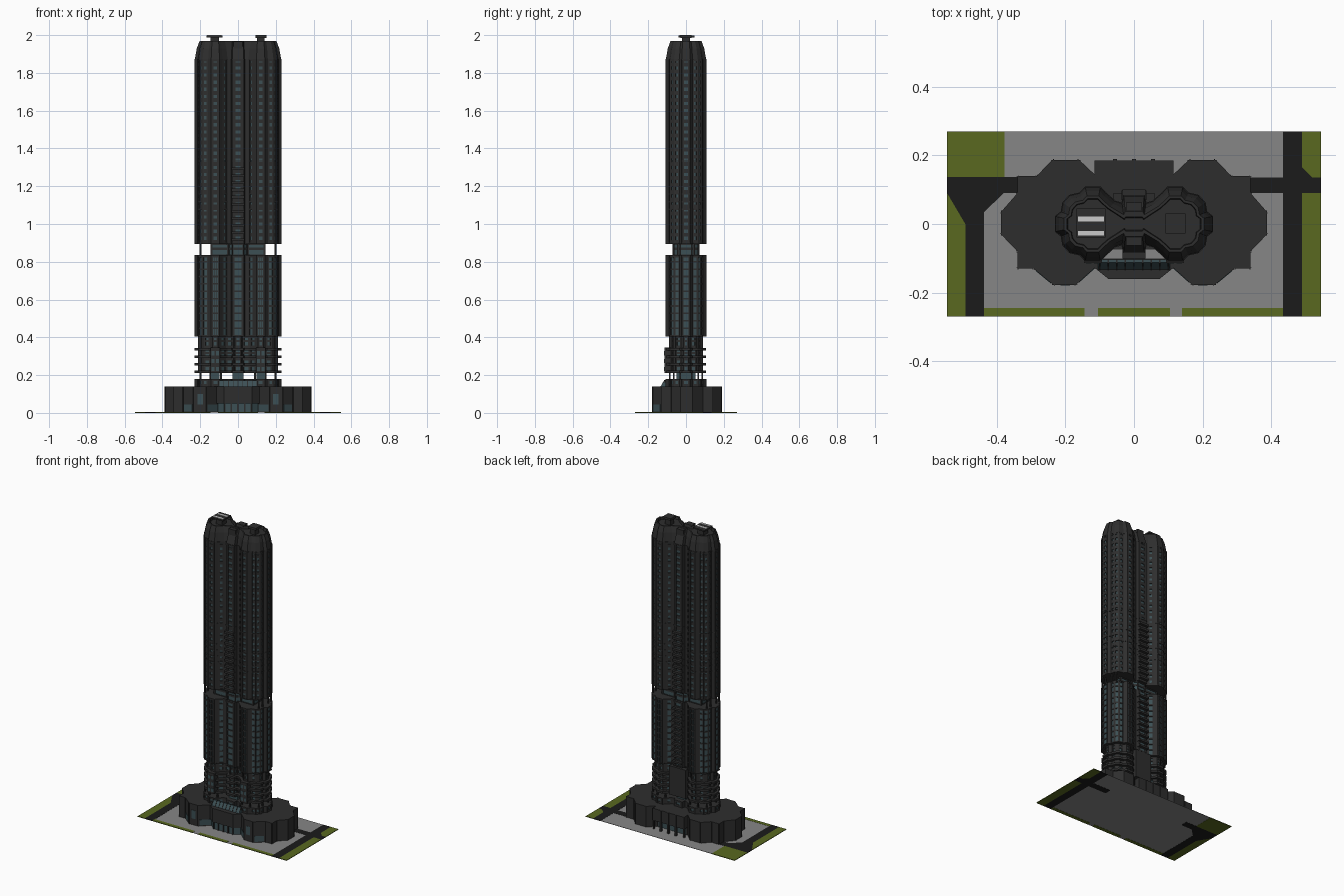
import bpy, bmesh
from mathutils import Vector

if "Cube" in bpy.data.objects:
    bpy.data.objects.remove(bpy.data.objects["Cube"])


def material(name, r, g, b):
    m = bpy.data.materials.new(name)
    m.diffuse_color = (r, g, b, 1)
    m.use_nodes = True
    m.node_tree.nodes["Principled BSDF"].inputs["Base Color"].default_value = m.diffuse_color
    return m


DARK = material("dark_cladding", .027, .027, .027)
GLASS = material("tinted_glass", .045, .08, .09)
ROAD = material("asphalt", .011, .011, .011)
PAVE = material("paving", .24, .24, .24)
GRASS = material("grass", .1, .14, .014)
LIGHT = material("pale_marking", .65, .65, .65)


def finish(name, bm, mat):
    bmesh.ops.recalc_face_normals(bm, faces=bm.faces)
    me = bpy.data.meshes.new(name)
    bm.to_mesh(me)
    bm.free()
    me.materials.append(mat)
    ob = bpy.data.objects.new(name, me)
    bpy.context.collection.objects.link(ob)


def loft(bm, rings):
    """Skin a list of (outline, z) rings and cap both ends."""
    vs = [[bm.verts.new((x, y, z)) for x, y in pts] for pts, z in rings]
    for a, b in zip(vs, vs[1:]):
        for i in range(len(a)):
            j = (i + 1) % len(a)
            bm.faces.new((a[i], a[j], b[j], b[i]))
    bm.faces.new(vs[0][::-1])
    bm.faces.new(vs[-1])


def prism(bm, pts, z0, z1):
    loft(bm, [(pts, z0), (pts, z1)])


def rect(x0, x1, y0, y1):
    return [(x0, y0), (x1, y0), (x1, y1), (x0, y1)]


def part(name, mat, *solids):
    """One object from several (outline, z0, z1) prisms."""
    bm = bmesh.new()
    for pts, z0, z1 in solids:
        prism(bm, pts, z0, z1)
    finish(name, bm, mat)


def mirror_x(half):
    return half + [(-x, y) for x, y in reversed(half)]


def offset(pts, d):
    """Move a counter-clockwise outline outward by d."""
    out, n = [], len(pts)
    for i in range(n):
        p, q, r = (Vector(pts[(i + k) % n]) for k in (-1, 0, 1))
        e, f = (q - p).normalized(), (r - q).normalized()
        a, b = Vector((e.y, -e.x)), Vector((f.y, -f.x))
        out.append(tuple(q + (a + b) * d / max(.3, 1 + a.dot(b))))
    return out


def panel(pts, i, t0, t1, outer, inner):
    """Footprint of a wall panel along edge i of an outline."""
    a, b = Vector(pts[i]), Vector(pts[(i + 1) % len(pts)])
    e = (b - a).normalized()
    n = Vector((e.y, -e.x))
    p, q = a.lerp(b, t0), a.lerp(b, t1)
    return [tuple(v) for v in (p + n * outer, q + n * outer, q - n * inner, p - n * inner)]


def facade(name, pts, z0, z1, floors, spandrel, pier):
    """Glass core wrapped by floor bands and vertical piers."""
    part(name + "_glass", GLASS, (offset(pts, -.004), z0 + .001, z1 - .001))
    h = (z1 - z0) / floors
    solids = [(pts, z0 + k * h, z0 + (k + spandrel) * h) for k in range(floors)]
    solids.append((pts, z1 - h * .3, z1))
    for i in range(len(pts)):
        length = (Vector(pts[i]) - Vector(pts[(i + 1) % len(pts)])).length
        spans = [(0, 1)] if length < .026 else [(0, pier), (1 - pier, 1)]
        solids += [(panel(pts, i, a, b, .0012, .005), z0, z1) for a, b in spans]
    part(name + "_frame", DARK, *solids)


# Site: paving, roads, lawns
part("paving", PAVE, (rect(-.5, .54, -.27, .27), .001, .003))
left_road = [(-.545, .09), (-.492, 0), (-.492, -.27), (-.437, -.27), (-.437, .035),
             (-.38, .09), (-.3, .09), (-.3, .137), (-.545, .137)]
part("roads", ROAD, (left_road, 0, .004), (rect(.435, .49, -.27, .27), 0, .004),
     (rect(.3, .435, .09, .135), 0, .004), (rect(.49, .545, .09, .135), 0, .004),
     ([(.49, .135), (.52, .135), (.49, .165)], 0, .004))
part("lawns", GRASS, (rect(-.545, -.378, .137, .27), 0, .004),
     ([(-.545, -.27), (-.492, -.27), (-.492, 0), (-.545, .09)], 0, .004),
     (rect(.49, .545, -.27, .09), 0, .004),
     ([(.49, .165), (.52, .135), (.545, .135), (.545, .27), (.49, .27)], 0, .004),
     *[(rect(a, b, -.27, -.245), 0, .004) for a, b in ((-.437, -.145), (-.105, .105), (.14, .435))])

# Podium with two faceted wings
podium = mirror_x([(.1, -.115), (.17, -.178), (.235, -.178), (.293, -.13), (.34, -.13), (.34, -.08),
                   (.388, -.03), (.388, .035), (.34, .09), (.34, .14), (.284, .14), (.238, .187),
                   (.16, .187), (.11, .14)])
part("podium", DARK, (podium, .003, .14))
n = len(podium)
fronts = [0, 2, n - 2, n - 4]
part("podium_shopfronts", GLASS, *[(panel(podium, i, .12, .88, .0015, .002), .008, .045) for i in fronts],
     *[(rect(s * .2 - .014, s * .2 + .014, -.1795, -.17), .045, .1) for s in (-1, 1)])
part("podium_wall_ribs", DARK, *[(panel(podium, i, t - .02, t + .02, .002, .002), .003, .14)
                                 for i in range(n) if i != n - 1 for t in (.04, .96)])

# Front entrance block, terrace and skylight
bay = [(-.115, -.1), (-.115, -.128), (-.075, -.16), (.075, -.16), (.115, -.128), (.115, -.1)]
part("entrance_block", DARK, (bay, .05, .14))
part("entrance_glass", GLASS, (offset(bay, -.008), .003, .05))
part("entrance_piers", DARK, *[(rect(x - .004, x + .004, -.158, -.148), .003, .05)
                               for x in (-.07, -.035, 0, .035, .07)])
part("terrace", PAVE, ([(-.1, -.1), (.1, -.1), (.07, -.075), (-.07, -.075)], .138, .142))
bm = bmesh.new()
loft(bm, [(rect(-.105, .105, -.132, -.103), .141), (rect(-.1, .1, -.113, -.103), .172)])
finish("skylight", bm, GLASS)
bm = bmesh.new()
for k in range(9):
    x = -.1 + k * .025
    loft(bm, [(rect(x - .002, x + .002, -.134, -.103), .141), (rect(x - .002, x + .002, -.115, -.103), .174)])
finish("skylight_ribs", bm, DARK)

# Rear porch on columns
part("rear_porch", DARK, (rect(-.115, .115, .138, .185), .06, .14),
     *[(rect(x - .006, x + .006, .176, .19), .003, .14) for x in (-.055, 0, .055)],
     *[(rect(x - .005, x + .005, .172, .182), .003, .06) for x in (-.11, .11)])
part("rear_doors", GLASS, (rect(-.1, .1, .138, .143), .005, .06))

# Tower outline: two lobes with bays, joined by a narrow waist
quarter = [(.229, .022), (.212, .035), (.207, .062), (.188, .083), (.158, .09), (.142, .107),
           (.098, .107), (.082, .09), (.055, .066), (.035, .06), (.03, .082)]
tower = mirror_x([(x, -y) for x, y in reversed(quarter)] + quarter)
inner = offset(tower, -.018)

# Lower storeys
facade("base_tier", tower, .139, .18, 1, .35, .25)
facade("balcony_storeys", inner, .21, .345, 4, .35, .2)
facade("transfer_storeys", inner, .345, .405, 2, .4, .25)
part("side_balconies", DARK, *[(tower, z, z + .014) for z in (.21, .25, .29, .33)],
     *[(rect(s * .12 - .026, s * .12 + .026, -.114, -.07), .21, .345) for s in (-1, 1)],
     (rect(-.06, .06, .06, .09), .21, .4))
part("balcony_bay_glass", GLASS, *[(rect(x - .008, x + .008, -.1155, -.11), z, z + .022)
                                   for x in (-.132, -.108, .108, .132) for z in (.222, .264, .305)])

# Open levels: cores and slender columns
columns = [rect(sx * x - .004, sx * x + .004, sy * y - .004, sy * y + .004)
           for x, y in ((.197, .064), (.2, .03), (.148, .086), (.09, .086)) for sx in (-1, 1) for sy in (-1, 1)]
part("lower_columns", DARK, *[(c, .17, .22) for c in columns])
part("lower_cores", GLASS, (rect(-.03, .03, -.05, .05), .17, .22),
     *[(rect(s * .125 - .026, s * .125 + .026, -.027, .027), .17, .22) for s in (-1, 1)])
part("sky_lobby_columns", DARK, *[(c, .82, .9) for c in columns[:8]])
lobby = mirror_x([(.03, -.07), (.05, -.045), (.145, -.045), (.145, .045), (.05, .045), (.03, .07)])
facade("sky_lobby", lobby, .825, .9, 2, .35, .1)

# Main shafts
facade("lower_shaft", tower, .405, .835, 11, .22, .2)
facade("upper_shaft", tower, .895, 1.872, 26, .55, .28)
part("tower_ledges", DARK, *[(offset(tower, .002), z, z + .006)
                             for z in (.405, .829, .895, 1.075, 1.115, 1.155, 1.195, 1.33, 1.868)])

# Window mullions on the lobe bays of the lower shaft
part("bay_mullions", DARK, *[(rect(s * .12 + d - .0015, s * .12 + d + .0015, t * .105 - .003, t * .105 + .003), .405, .835)
                             for s in (-1, 1) for t in (-1, 1) for d in (-.005, .005)])

# Stacked balconies on the waist, front and back
part("waist_balconies", DARK, *[(rect(-.034, .034, s * .088 - .012, s * .088 + .012), z, z + .014)
                                for s in (-1, 1) for z in [.91 + k * .0376 for k in range(11)]],
     *[(rect(-.036, .036, .07, .098), .43 + k * .039, .442 + k * .039) for k in range(10)])


# Tapered crowns with a sunken roof
def crown_ring(s):
    out = []
    for x, y in tower:
        side = 1 if x > 0 else -1
        if abs(x) > .04:
            out.append((side * (.12 + (abs(x) - .12) * s), y * s))
        else:
            out.append((x * (.4 + .6 * s), y * max(.2, 1 - (1 - s) * 2.4)))
    return out


bm = bmesh.new()
loft(bm, [(crown_ring(s), z) for s, z in ((1, 1.87), (.9, 1.93), (.77, 1.968), (.69, 1.968), (.67, 1.95))])
finish("crowns", bm, DARK)
part("crown_fins", DARK, *[(rect(-.024, .024, s * .045 - .018, s * .045 + .018), 1.87, 1.966) for s in (-1, 1)])

# Helipad and plant room on the roofs
part("helipad", DARK, (rect(-.145, -.1, -.022, .022), 1.945, 1.99), (rect(-.167, -.083, -.04, .045), 1.988, 1.997))
part("helipad_stripes", LIGHT, *[(rect(-.163, -.087, y - .007, y + .007), 1.996, 2.0) for y in (.015, -.027)])
part("plant_room", DARK, (rect(.1, .14, -.02, .02), 1.945, 1.988), (rect(.092, .15, -.028, .03), 1.986, 2.0))
